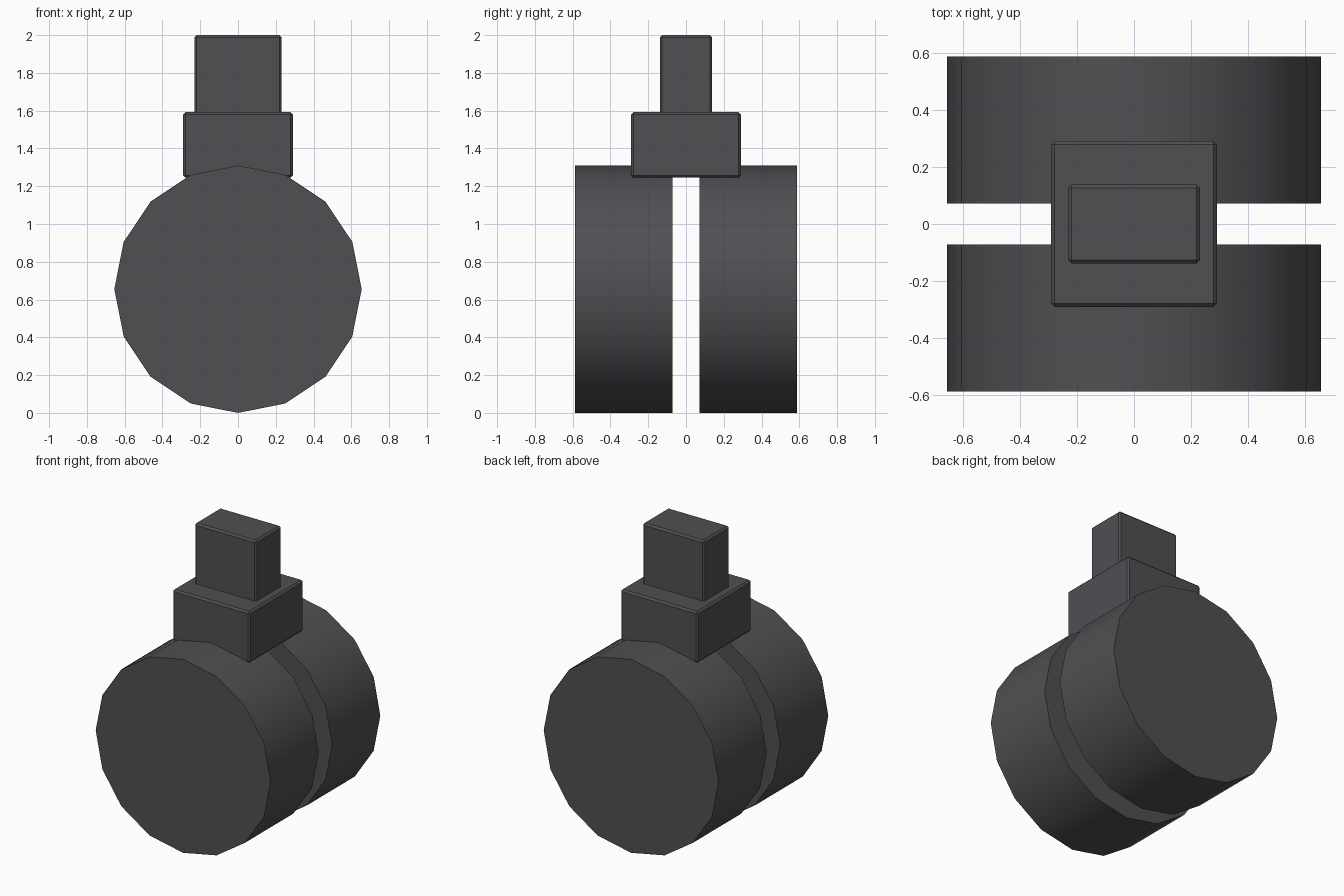
import bpy
import math

default_cube = bpy.data.objects.get("Cube")
if default_cube:
    bpy.data.objects.remove(default_cube, do_unlink=True)

# One dark grey material for the whole model
grey = bpy.data.materials.new("dark_grey")
grey.use_nodes = True
COLOUR = (0.08, 0.08, 0.088, 1)
grey.diffuse_color = COLOUR
grey.node_tree.nodes["Principled BSDF"].inputs["Base Color"].default_value = COLOUR


def finish(name):
    obj = bpy.context.object
    obj.name = name
    obj.data.materials.append(grey)
    return obj


def box(name, width, depth, bottom, top):
    """Box centred on the z axis with a narrow chamfer."""
    bpy.ops.mesh.primitive_cube_add(size=1, location=(0, 0, (bottom + top) / 2))
    obj = finish(name)
    obj.scale = (width, depth, top - bottom)
    bpy.ops.object.transform_apply(location=False, rotation=False, scale=True)
    chamfer = obj.modifiers.new("chamfer", 'BEVEL')
    chamfer.width = 0.012
    chamfer.segments = 1


def drum(name, side):
    """Sixteen-sided drum lying along y, with a corner at the top."""
    bpy.ops.mesh.primitive_cylinder_add(
        vertices=16, radius=RADIUS, depth=OUTER - INNER,
        location=(0, side * (INNER + OUTER) / 2, RADIUS),
        rotation=(math.pi / 2, 0, 0))
    finish(name)
    bpy.ops.object.shade_smooth_by_angle(angle=math.radians(30))


# Twin drums with a gap between them
RADIUS, INNER, OUTER = 0.655, 0.072, 0.587
drum("front_drum", -1)
drum("back_drum", 1)

# Stepped neck that joins the drums
box("neck_base", 0.58, 0.58, 1.245, 1.592)
box("neck_top", 0.462, 0.276, 1.58, 2.0)
